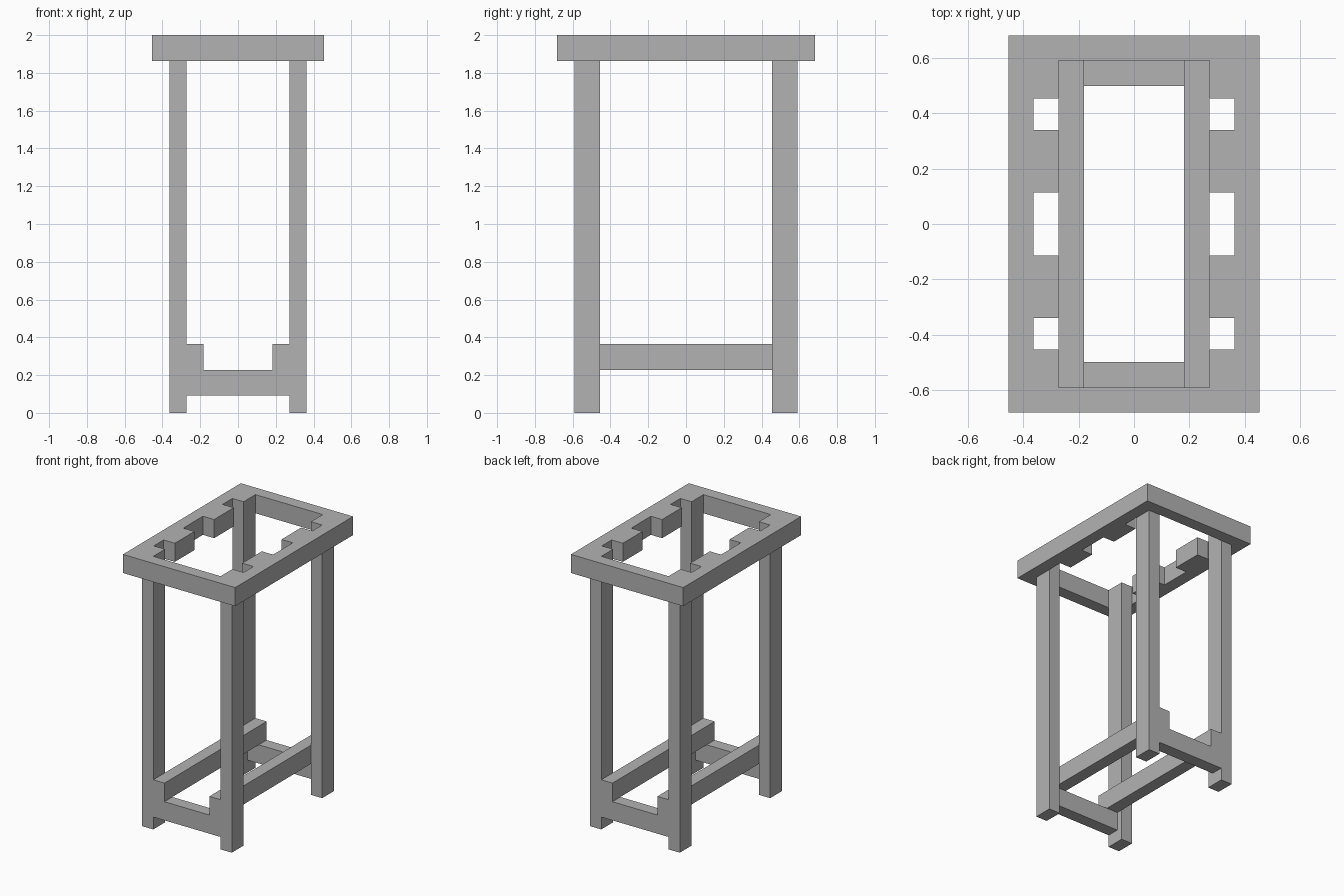
import bpy, bmesh

if "Cube" in bpy.data.objects:
    bpy.data.objects.remove(bpy.data.objects["Cube"], do_unlink=True)

U = 1 / 22  # one module: the stand is 44 modules tall

grey = bpy.data.materials.new("plain_grey")
grey.use_nodes = True
colour = (0.45, 0.45, 0.45, 1)
grey.diffuse_color = colour
bsdf = next(n for n in grey.node_tree.nodes if n.type == "BSDF_PRINCIPLED")
bsdf.inputs["Base Color"].default_value = colour


def add_object(name, mesh):
    mesh.materials.clear()
    mesh.materials.append(grey)
    obj = bpy.data.objects.new(name, mesh)
    bpy.context.scene.collection.objects.link(obj)
    return obj


def box(name, x, y, z):
    """Box spanning (low, high) ranges given in modules."""
    bm = bmesh.new()
    bmesh.ops.create_cube(bm, size=1)
    for v in bm.verts:
        for axis, (low, high) in enumerate((x, y, z)):
            v.co[axis] = (high if v.co[axis] > 0 else low) * U
    mesh = bpy.data.meshes.new(name)
    bm.to_mesh(mesh)
    bm.free()
    return add_object(name, mesh)


def span(sign, inner, outer):
    return tuple(sorted((sign * inner, sign * outer)))


def slab(name, outlines, z_low, z_high):
    """Extruded flat outline; later outlines are holes."""
    curve = bpy.data.curves.new(name + "_outline", "CURVE")
    curve.dimensions = "2D"
    curve.fill_mode = "BOTH"
    curve.extrude = (z_high - z_low) / 2 * U
    for points in outlines:
        spline = curve.splines.new("POLY")
        spline.points.add(len(points) - 1)
        for p, (x, y) in zip(spline.points, points):
            p.co = (x * U, y * U, 0, 1)
        spline.use_cyclic_u = True
    helper = bpy.data.objects.new(name + "_outline", curve)
    bpy.context.scene.collection.objects.link(helper)
    depsgraph = bpy.context.evaluated_depsgraph_get()
    mesh = bpy.data.meshes.new_from_object(helper.evaluated_get(depsgraph))
    bpy.data.objects.remove(helper, do_unlink=True)
    # Weld the caps to the walls and lift into place
    bm = bmesh.new()
    bm.from_mesh(mesh)
    bmesh.ops.remove_doubles(bm, verts=bm.verts, dist=1e-5)
    bmesh.ops.recalc_face_normals(bm, faces=bm.faces)
    bmesh.ops.translate(bm, verts=bm.verts, vec=(0, 0, (z_low + z_high) / 2 * U))
    for f in bm.faces:
        f.smooth = False
    bm.to_mesh(mesh)
    bm.free()
    mesh.name = name
    return add_object(name, mesh)


# Top frame: rectangle with a notched opening, mirrored from one quarter
quarter = [(8, 2.5), (6, 2.5), (6, 7.5), (8, 7.5), (8, 10), (6, 10), (6, 13)]
right_half = [(x, -y) for x, y in reversed(quarter)] + quarter
opening = right_half + [(-x, y) for x, y in reversed(right_half)]
slab("top_frame", [[(-10, -15), (10, -15), (10, 15), (-10, 15)], opening], 41, 44)

# Four legs
for end, sy in (("front", -1), ("back", 1)):
    for side, sx in (("left", 1), ("right", -1)):
        box(f"{end}_{side}_leg", span(sx, 6, 8), span(sy, 10, 13), (0, 41))
    # Low cross rail between the two legs of this end
    box(f"{end}_cross_rail", (-6, 6), span(sy, 11, 13), (2, 5))

# Long rails resting on the cross rails, inside the legs
for side, sx in (("left", 1), ("right", -1)):
    box(f"{side}_long_rail", span(sx, 4, 6), (-13, 13), (5, 8))
